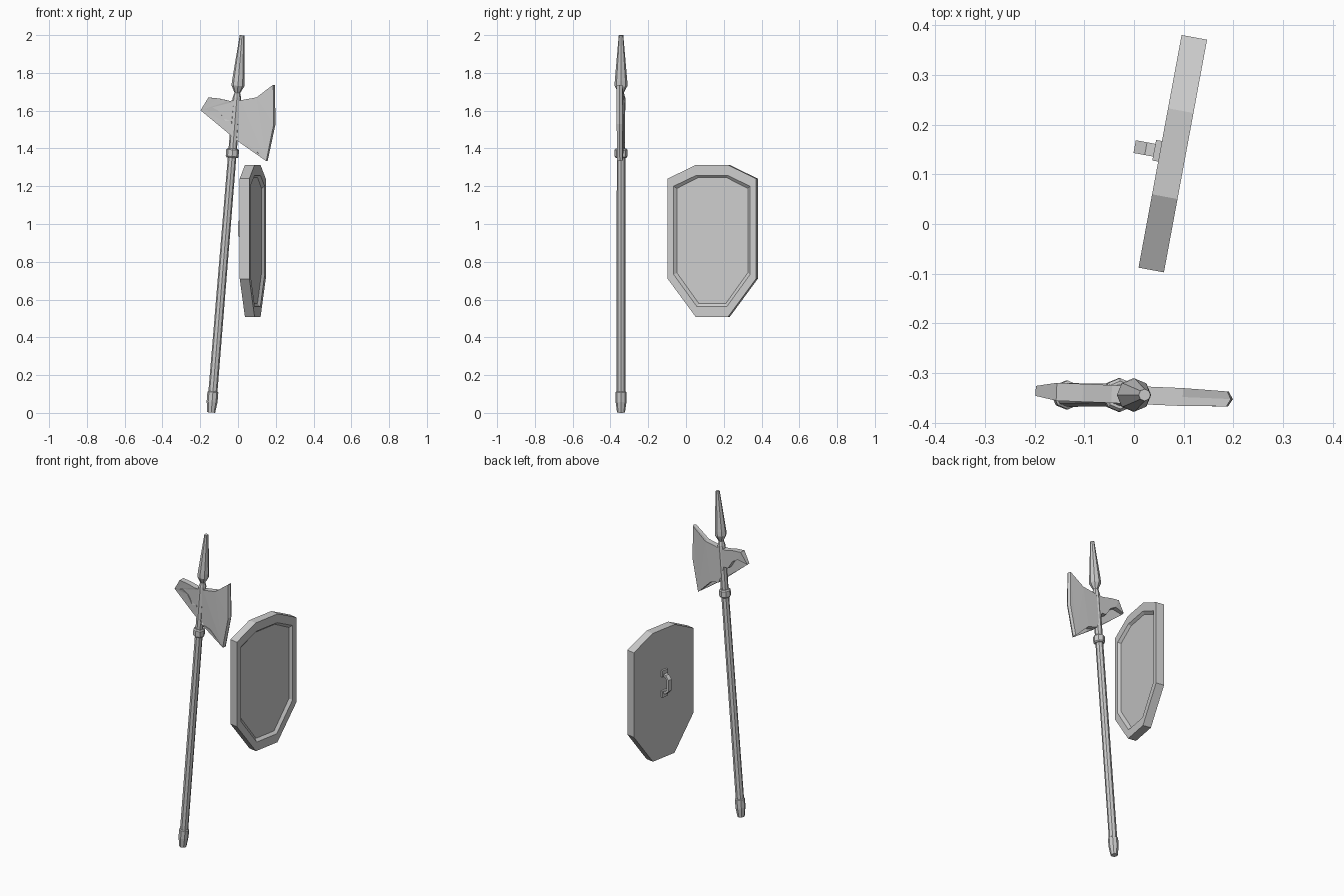
import bpy, bmesh
from math import sin, cos, pi, radians

if "Cube" in bpy.data.objects:
    bpy.data.objects.remove(bpy.data.objects["Cube"])


def finish(name, bm, loc, rot):
    bmesh.ops.recalc_face_normals(bm, faces=bm.faces)
    mesh = bpy.data.meshes.new(name)
    bm.to_mesh(mesh)
    bm.free()
    ob = bpy.data.objects.new(name, mesh)
    ob.location, ob.rotation_euler = loc, rot
    bpy.context.collection.objects.link(ob)
    return ob


def loft(name, rings, loc, rot):
    """Skin a row of equal-length point rings and cap both ends."""
    bm = bmesh.new()
    rows = [[bm.verts.new(p) for p in ring] for ring in rings]
    n = len(rows[0])
    for a, b in zip(rows, rows[1:]):
        for i in range(n):
            j = (i + 1) % n
            bm.faces.new((a[i], a[j], b[j], b[i]))
    caps = [bm.faces.new(rows[0]), bm.faces.new(rows[-1])]
    bmesh.ops.triangulate(bm, faces=caps)
    return finish(name, bm, loc, rot)


POLE = (-0.142, -0.344, 0.0)
TILT = (0, radians(4.67), 0)


def lathe(name, profile, sides=8):
    rings = [[(r * cos(2 * pi * i / sides), r * sin(2 * pi * i / sides), z)
              for i in range(sides)] for z, r in profile]
    return loft(name, rings, POLE, TILT)


# Halberd pole, butt cap, collar and spear point
lathe("pole", [(0.09, 0.024), (1.67, 0.022)])
lathe("butt_cap", [(0.002, 0.021), (0.06, 0.029), (0.11, 0.029), (0.115, 0.023)])
lathe("collar", [(1.355, 0.028), (1.362, 0.034), (1.397, 0.034), (1.404, 0.028)])
lathe("spear_point", [(1.65, 0.023), (1.675, 0.022), (1.70, 0.015),
                      (1.737, 0.034), (1.765, 0.033), (2.006, 0.012)])

# Axe head with hook: x, z, half thickness, cutting edge push
T = 0.018
HEAD = [(0.013, 1.655, T, 0), (0.098, 1.67, T, 0), (0.187, 1.737, 0.015, 0.008),
        (0.190, 1.53, 0.015, 0.009), (0.150, 1.333, 0.015, 0.007),
        (0.06, 1.422, T, 0), (0.0, 1.438, T, 0), (-0.036, 1.544, T, 0),
        (-0.066, 1.544, T, 0), (-0.098, 1.596, T, 0), (-0.135, 1.617, T, 0),
        (-0.198, 1.602, 0.010, 0), (-0.156, 1.67, T, 0),
        (-0.103, 1.665, T, 0), (-0.045, 1.652, T, 0)]
loft("axe_head", [[(x + (push if s == 0 else 0), s * t, z) for x, z, t, push in HEAD]
                  for s in (-1, 0, 1)], (0, -0.344, 0), (0, 0, radians(-2.4)))

# Shield: eight-sided slab with a recessed front panel
SHIELD = (0.078, 0.1415, 0)
YAW = (0, 0, radians(-10.5))


def outline(x, half, top_half, low_half, top, shoulder, hip, bottom):
    right = [(top_half, top), (half, shoulder), (half, hip), (low_half, bottom)]
    return [(x, y, z) for y, z in right] + [(x, -y, z) for y, z in right[::-1]]


OUTER = (0.238, 0.088, 0.086, 1.312, 1.24, 0.71, 0.507)
loft("shield", [outline(-0.026, *OUTER), outline(0.026, *OUTER),
                outline(0.026, 0.206, 0.083, 0.080, 1.258, 1.20, 0.733, 0.562),
                outline(0.012, 0.191, 0.078, 0.072, 1.245, 1.188, 0.742, 0.578)],
     SHIELD, YAW)

# Grip: bent bar between two small mounting plates
GZ = 0.975
PATH = [(-0.03, -0.062), (-0.055, -0.058), (-0.078, -0.035),
        (-0.078, 0.035), (-0.055, 0.058), (-0.03, 0.062)]
INNER = [(-0.03, -0.046), (-0.05, -0.044), (-0.064, -0.028),
         (-0.064, 0.028), (-0.05, 0.044), (-0.03, 0.046)]
loft("shield_grip", [[(x, w * 0.013, GZ + z) for (x, z), w in
                      ((o, -1), (o, 1), (i, 1), (i, -1))]
                     for o, i in zip(PATH, INNER)], SHIELD, YAW)
for side in (-1, 1):
    rings = [[(x, a * 0.021, GZ + side * 0.064 + b * 0.020)
              for a, b in ((-1, -1), (1, -1), (1, 1), (-1, 1))]
             for x in (-0.038, -0.024)]
    loft("grip_plate_upper" if side > 0 else "grip_plate_lower", rings, SHIELD, YAW)
